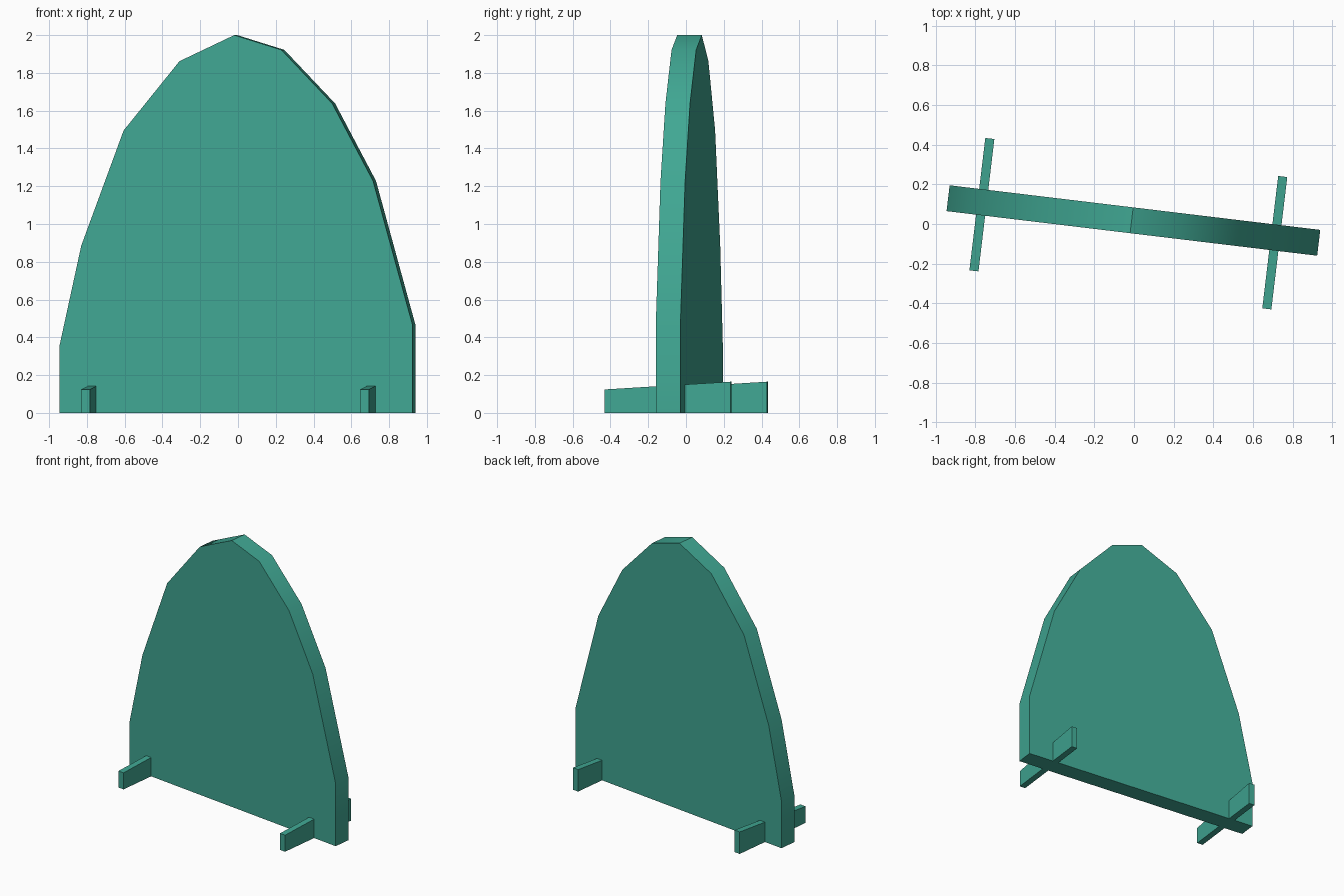
import bpy, bmesh, math
from mathutils import Matrix

if "Cube" in bpy.data.objects:
    bpy.data.objects.remove(bpy.data.objects["Cube"])

# The whole board stands slightly turned about the vertical axis
PLACE = Matrix.Translation((-0.002, 0.0175, 0)) @ Matrix.Rotation(math.radians(-6.86), 4, 'Z')

teal = bpy.data.materials.new("teal")
teal.diffuse_color = (0.051, 0.385, 0.29, 1)
teal.use_nodes = True
teal.node_tree.nodes["Principled BSDF"].inputs["Base Color"].default_value = teal.diffuse_color


def extrude_outline(name, points, direction):
    """Extrude a closed planar outline along a direction into a solid."""
    bm = bmesh.new()
    face = bm.faces.new([bm.verts.new(p) for p in points])
    ext = bmesh.ops.extrude_face_region(bm, geom=[face])
    moved = [g for g in ext["geom"] if isinstance(g, bmesh.types.BMVert)]
    bmesh.ops.translate(bm, verts=moved, vec=direction)
    bmesh.ops.recalc_face_normals(bm, faces=bm.faces[:])
    mesh = bpy.data.meshes.new(name)
    bm.to_mesh(mesh)
    bm.free()
    mesh.materials.append(teal)
    obj = bpy.data.objects.new(name, mesh)
    obj.matrix_world = PLACE
    bpy.context.collection.objects.link(obj)
    return obj


# Arched board: (along width, height)
arch = [(-0.942, 0), (-0.942, 0.355), (-0.826, 0.885), (-0.60, 1.495),
        (-0.302, 1.862), (-0.010, 2.0), (0.241, 1.922), (0.512, 1.638),
        (0.730, 1.228), (0.940, 0.467), (0.940, 0)]
THICK = 0.131
board = extrude_outline("arched_board", [(u, -THICK / 2, z) for u, z in arch], (0, THICK, 0))

# Rim is smooth, with the peak and outer edges kept sharp
bpy.context.view_layer.objects.active = board
board.select_set(True)
bpy.ops.object.shade_smooth_by_angle(angle=math.radians(33))

# Two crossing feet with gently sloping tops
FOOT_W, FOOT_L = 0.046, 0.672
for name, u, v in (("left_foot", -0.769, -0.012), ("right_foot", 0.720, -0.026)):
    side = [(-FOOT_L / 2, 0), (FOOT_L / 2, 0), (FOOT_L / 2, 0.165), (-FOOT_L / 2, 0.124)]
    extrude_outline(name, [(u - FOOT_W / 2, v + d, z) for d, z in side], (FOOT_W, 0, 0))
